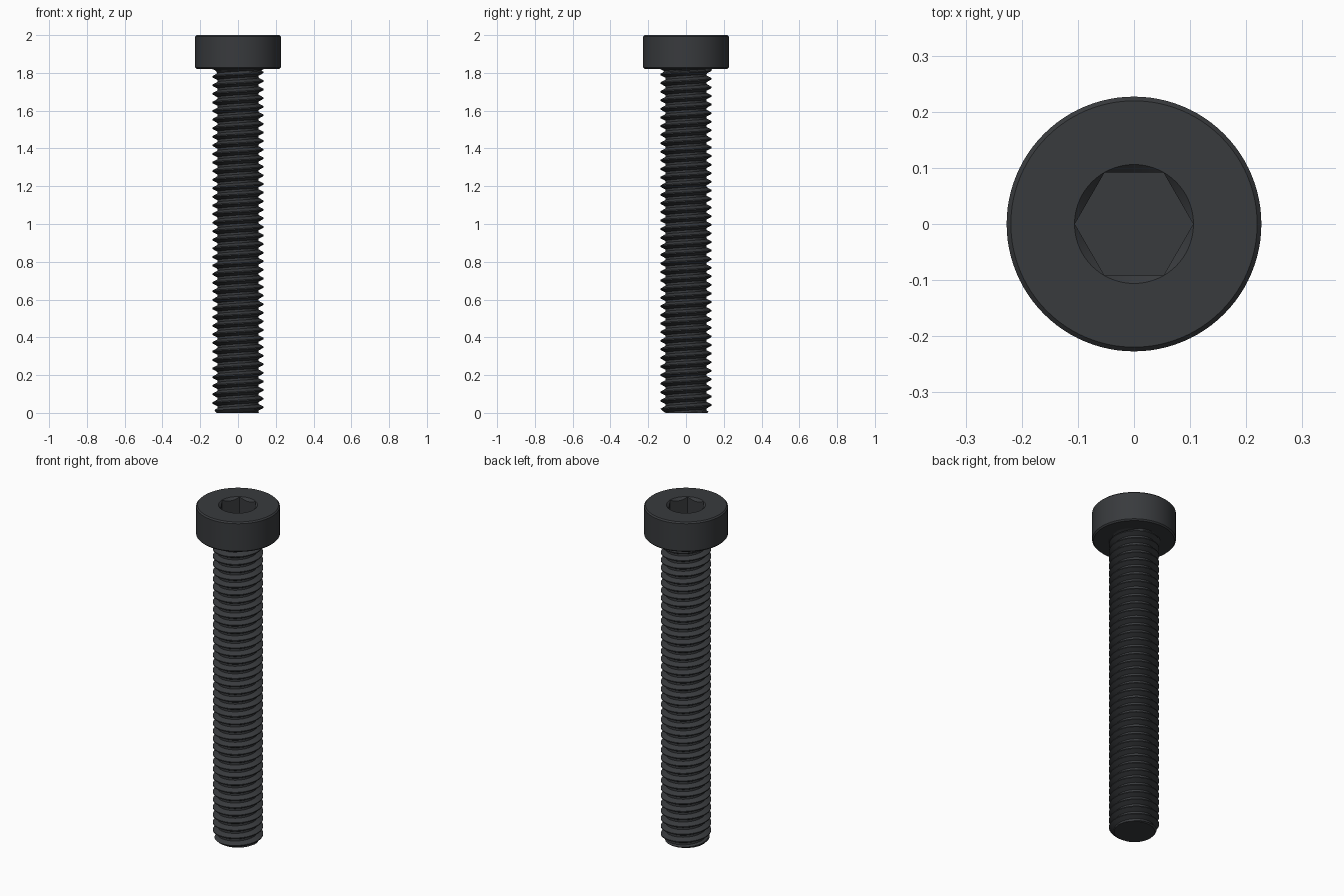
import bpy, bmesh, math

if "Cube" in bpy.data.objects:
    bpy.data.objects.remove(bpy.data.objects["Cube"])

HEAD_R, HEAD_Z, TOP = 0.227, 1.821, 2.0
MAJOR, MINOR, PITCH = 0.136, 0.109, 1 / 22
SOCKET_R, SOCKET_DEPTH = 0.1055, 0.105

steel = bpy.data.materials.new("black_steel")
steel.diffuse_color = (0.040, 0.043, 0.047, 1)
steel.use_nodes = True
steel.node_tree.nodes["Principled BSDF"].inputs["Base Color"].default_value = steel.diffuse_color


def make_object(name, bm):
    bmesh.ops.remove_doubles(bm, verts=bm.verts, dist=1e-5)
    bmesh.ops.recalc_face_normals(bm, faces=bm.faces)
    mesh = bpy.data.meshes.new(name)
    bm.to_mesh(mesh)
    bm.free()
    ob = bpy.data.objects.new(name, mesh)
    bpy.context.collection.objects.link(ob)
    mesh.materials.append(steel)
    return ob


def lathe(name, profile, sides):
    bm = bmesh.new()
    rings = [[bm.verts.new((r * math.cos(math.tau * i / sides), r * math.sin(math.tau * i / sides), z))
              for i in range(sides)] for r, z in profile]
    for a, b in zip(rings, rings[1:]):
        for i in range(sides):
            j = (i + 1) % sides
            bm.faces.new((a[i], a[j], b[j], b[i]))
    bm.faces.new(rings[0][::-1])
    bm.faces.new(rings[-1])
    return make_object(name, bm)


def smooth(ob):
    bpy.ops.object.select_all(action='DESELECT')
    ob.select_set(True)
    bpy.context.view_layer.objects.active = ob
    bpy.ops.object.shade_smooth_by_angle(angle=math.radians(30))


# Head: short cylinder with small broken edges
c = 0.0075
head = lathe("head", [(HEAD_R - c, HEAD_Z), (HEAD_R, HEAD_Z + c),
                      (HEAD_R, TOP - c), (HEAD_R - c, TOP)], 96)

# Hex socket with a conical lead-in
hex_cutter = lathe("hex_cutter", [(SOCKET_R, TOP - SOCKET_DEPTH), (SOCKET_R, TOP + 0.05)], 6)
lead_in = lathe("lead_in_cutter", [(0.07, TOP - 0.036), (0.106 + 0.02, TOP + 0.02)], 96)
for cutter in (hex_cutter, lead_in):
    mod = head.modifiers.new("cut_" + cutter.name, 'BOOLEAN')
    mod.operation, mod.object, mod.solver = 'DIFFERENCE', cutter, 'EXACT'
bpy.context.view_layer.update()
cut_mesh = bpy.data.meshes.new_from_object(head.evaluated_get(bpy.context.evaluated_depsgraph_get()))
head.modifiers.clear()
head.data = cut_mesh
for cutter in (hex_cutter, lead_in):
    bpy.data.objects.remove(cutter)
smooth(head)


# Threaded shank: helical ridge, chamfered tip, fillet under the head
def shank_radius(d, z):
    t = min(1, max(0, (abs(d) - 1 / 16) / (3 / 8 - 1 / 16)))
    r = MAJOR + (MINOR - MAJOR) * t
    r = min(r, 0.113 + z)
    f = 0.032
    rise = max(0, z - (HEAD_Z - f))
    return max(r, MINOR + f - math.sqrt(max(0, f * f - rise * rise)))


SIDES = 72
BREAKS = [-3 / 8, -0.22, -1 / 16, 1 / 16, 0.22, 3 / 8]
bm = bmesh.new()
columns = []
for i in range(SIDES + 1):
    turn = i / SIDES
    a = math.tau * (i % SIDES) / SIDES
    column = []
    for k in range(-3, int(HEAD_Z / PITCH) + 3):
        for b in BREAKS:
            raw = 0.03 + PITCH * (k + b + turn)
            z = min(HEAD_Z, max(0, raw))
            d = (z - 0.03) / PITCH - turn
            d -= round(d)
            r = shank_radius(d, z)
            column.append(bm.verts.new((r * math.cos(a), r * math.sin(a), z)))
    columns.append(column)
for p, q in zip(columns, columns[1:]):
    for k in range(len(p) - 1):
        bm.faces.new((p[k], q[k], q[k + 1], p[k + 1]))
bmesh.ops.remove_doubles(bm, verts=bm.verts, dist=1e-5)
tip = [e for e in bm.edges if e.is_boundary and all(v.co.z < 1e-4 for v in e.verts)]
bmesh.ops.edgeloop_fill(bm, edges=tip)
shank = make_object("threaded_shank", bm)
smooth(shank)
